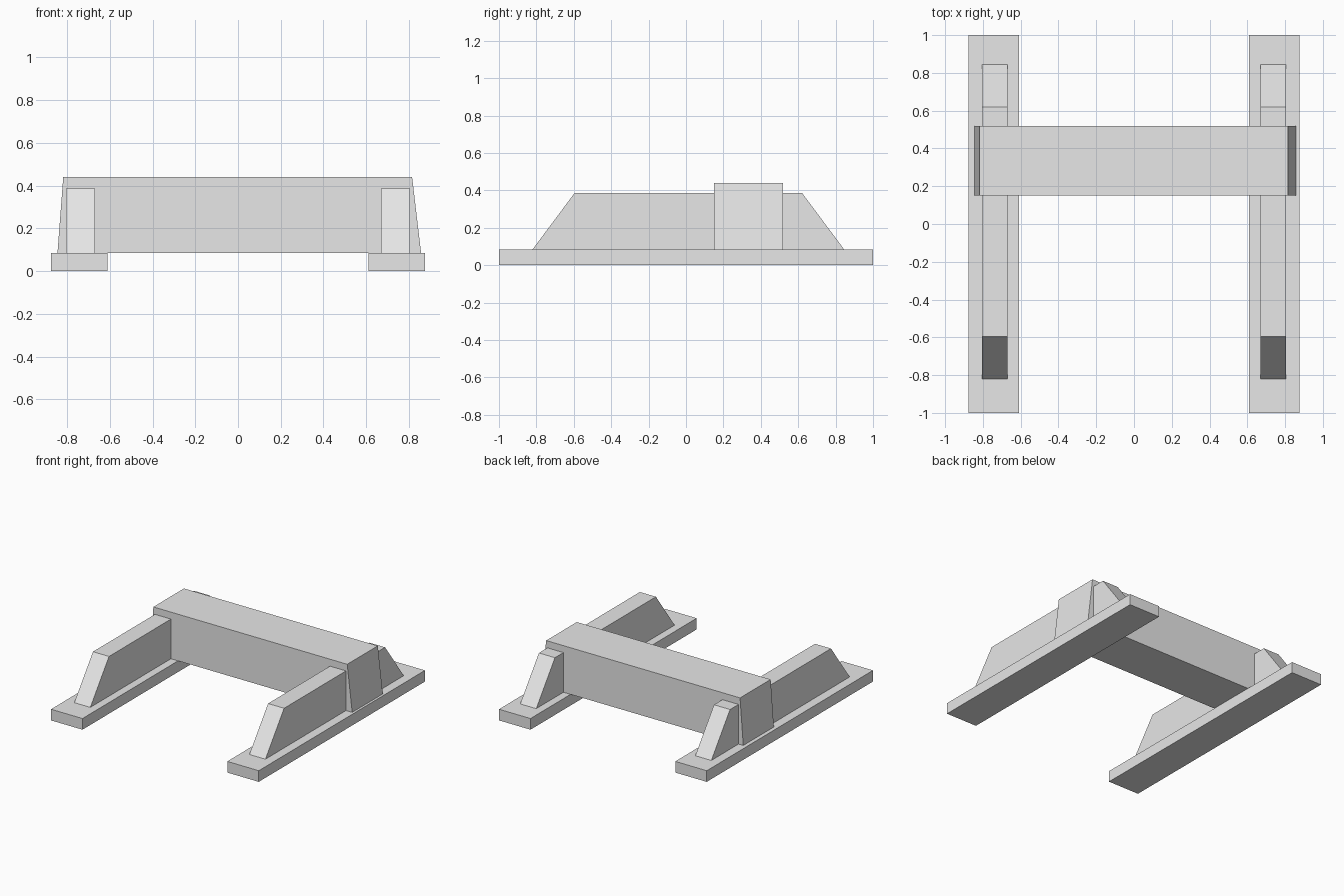
import bpy
import bmesh

cube = bpy.data.objects.get("Cube")
if cube:
    bpy.data.objects.remove(cube, do_unlink=True)

grey = bpy.data.materials.new("plain grey")
grey.use_nodes = True
color = (0.8, 0.8, 0.8, 1)
grey.diffuse_color = color
grey.node_tree.nodes["Principled BSDF"].inputs["Base Color"].default_value = color


def block(name, x, y, z, top_x=None, top_y=None):
    """Six-sided block; the top may have its own x and y extents."""
    bm = bmesh.new()
    bmesh.ops.create_cube(bm, size=1)
    for v in bm.verts:
        upper = v.co.z > 0
        xs = top_x if upper and top_x else x
        ys = top_y if upper and top_y else y
        v.co = (xs[v.co.x > 0], ys[v.co.y > 0], z[upper])
    mesh = bpy.data.meshes.new(name)
    bm.to_mesh(mesh)
    bm.free()
    mesh.materials.append(grey)
    obj = bpy.data.objects.new(name, mesh)
    bpy.context.collection.objects.link(obj)
    return obj


base_top = 0.085

# Flat base plank and sloped-end rail on each side
for side, sign in (("left", 1), ("right", -1)):
    def span(inner, outer):
        return sorted((sign * inner, sign * outer))
    block(side + "_base_plank", span(0.61, 0.875), (-1, 1), (0, base_top))
    block(side + "_rail", span(0.67, 0.805), (-0.82, 0.845),
          (base_top, 0.387), top_y=(-0.595, 0.62))

# Crossbeam with tapered ends joining the two rails
block("crossbeam", (-0.845, 0.857), (0.15, 0.518), (base_top, 0.44),
      top_x=(-0.818, 0.815))
